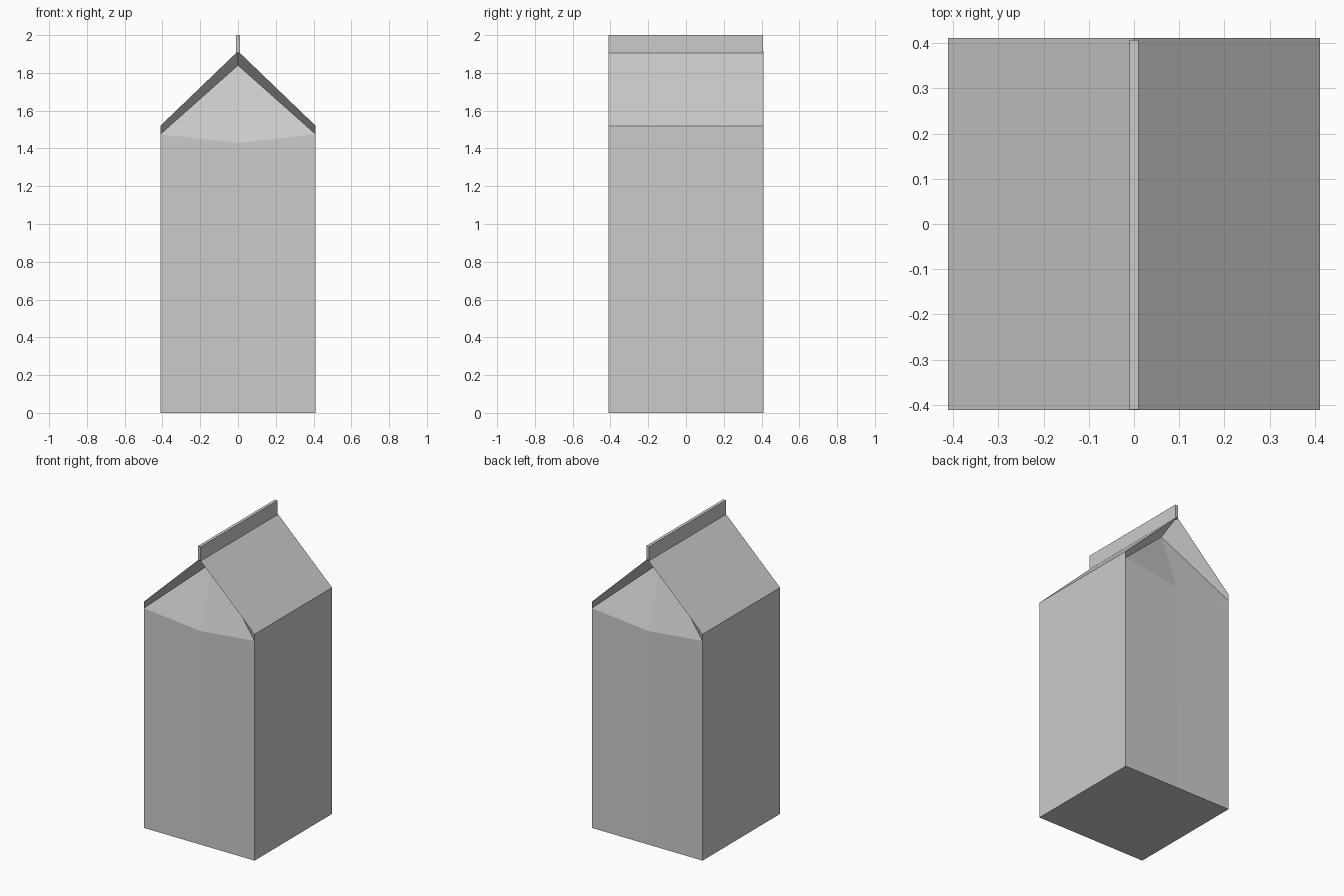
import bpy, bmesh

if "Cube" in bpy.data.objects:
    bpy.data.objects.remove(bpy.data.objects["Cube"])

W = 0.411  # half width of the carton


def mesh_object(name, verts, faces):
    bm = bmesh.new()
    vs = {k: bm.verts.new(co) for k, co in verts.items()}
    for f in faces:
        bm.faces.new([vs[k] for k in f.split()])
    mesh = bpy.data.meshes.new(name)
    bm.to_mesh(mesh)
    bm.free()
    obj = bpy.data.objects.new(name, mesh)
    bpy.context.collection.objects.link(obj)
    return obj


# Carton: one quarter (+x, -y), mirrored to all sides
quarter = {
    "base_mid": (0, 0, 0), "base_side": (W, 0, 0),
    "base_corner": (W, -W, 0), "base_front": (0, -W, 0),
    "crease_corner": (W, -W, 1.42), "crease_mid": (0, -W + 0.008, 1.43),
    "tuck_corner": (W, -W, 1.475), "tuck_apex": (0, -0.26, 1.84),
    "eave_front": (W, -W, 1.52), "eave_side": (W, 0, 1.52),
    "ridge_front": (0, -W, 1.915), "ridge_mid": (0, 0, 1.915),
}
faces = [
    "base_mid base_side base_corner base_front",                                  # bottom
    "base_corner base_side eave_side eave_front tuck_corner crease_corner",       # side wall
    "base_front base_corner crease_corner crease_mid",                            # front wall
    "crease_mid crease_corner tuck_corner",                                       # folded gable
    "crease_mid tuck_corner tuck_apex",
    "tuck_apex tuck_corner eave_front ridge_front",                               # roof underside
    "eave_front eave_side ridge_mid ridge_front",                                 # roof slope
]
carton = mesh_object("carton", quarter, faces)
mirror = carton.modifiers.new("mirror", "MIRROR")
mirror.use_axis = (True, True, False)
mirror.use_clip = True

# Sealed top fin standing on the ridge
bpy.ops.mesh.primitive_cube_add(size=1, location=(0, -0.002, 1.9525))
fin = bpy.context.object
fin.name = "top_fin"
fin.scale = (0.021, 0.817, 0.095)
